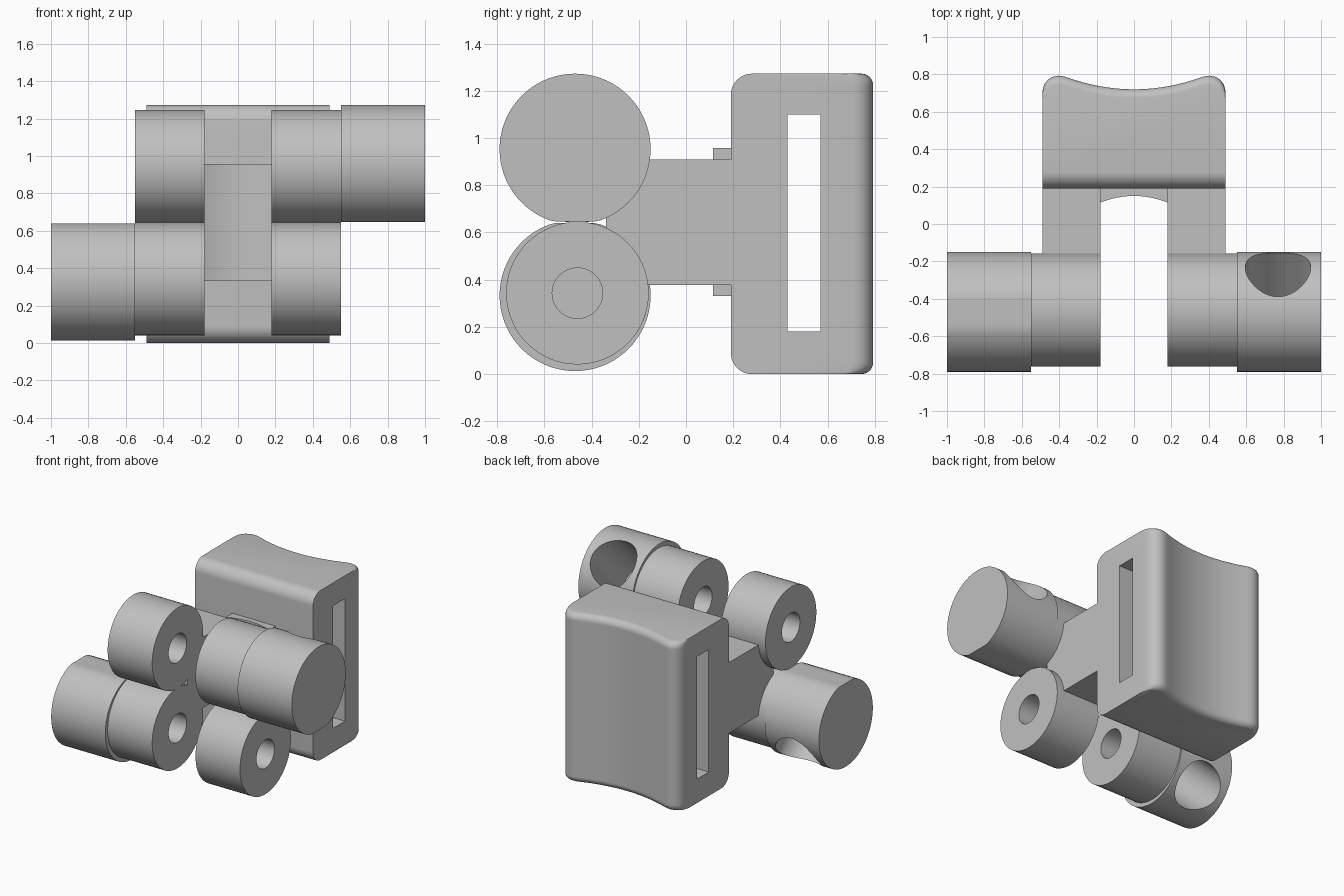
import bpy, bmesh
from math import sin, cos, pi, radians, sqrt
from mathutils import Vector

cube = bpy.data.objects.get("Cube")
if cube:
    bpy.data.objects.remove(cube, do_unlink=True)

grey = bpy.data.materials.new("plain_grey")
grey.use_nodes = True
colour = (0.53, 0.53, 0.53, 1)
grey.diffuse_color = colour
grey.node_tree.nodes["Principled BSDF"].inputs["Base Color"].default_value = colour


def loft(name, rings):
    """Skin a stack of equal rings and cap both ends."""
    bm = bmesh.new()
    loops = [[bm.verts.new(p) for p in ring] for ring in rings]
    n = len(loops[0])
    for a, b in zip(loops, loops[1:]):
        for i in range(n):
            bm.faces.new((a[i], a[(i + 1) % n], b[(i + 1) % n], b[i]))
    bm.faces.new(loops[0])
    bm.faces.new(loops[-1])
    bmesh.ops.recalc_face_normals(bm, faces=bm.faces)
    mesh = bpy.data.meshes.new(name)
    bm.to_mesh(mesh)
    bm.free()
    mesh.materials.append(grey)
    obj = bpy.data.objects.new(name, mesh)
    bpy.context.collection.objects.link(obj)
    return obj


def prism(name, yz, x0, x1):
    return loft(name, [[(x, y, z) for y, z in yz] for x in (x0, x1)])


def rect(y0, y1, z0, z1):
    return [(y0, z0), (y1, z0), (y1, z1), (y0, z1)]


def circle(y, z, r, n=72):
    return [(y + r * cos(2 * pi * i / n), z + r * sin(2 * pi * i / n)) for i in range(n)]


def activate(obj):
    bpy.ops.object.select_all(action='DESELECT')
    obj.select_set(True)
    bpy.context.view_layer.objects.active = obj


def cut(obj, cutter):
    cutter.hide_render = True
    mod = obj.modifiers.new("cut", 'BOOLEAN')
    mod.operation = 'DIFFERENCE'
    mod.solver = 'EXACT'
    mod.object = cutter
    activate(obj)
    bpy.ops.object.modifier_apply(modifier=mod.name)
    bpy.data.objects.remove(cutter, do_unlink=True)


def smooth(obj):
    activate(obj)
    bpy.ops.object.shade_smooth_by_angle(angle=radians(30))


# Rear block: plan outline with a concave back, rounded toward top and bottom
HEIGHT, FRONT_R, BACK_R = 1.273, 0.09, 0.05
corner = [(0.49, 0.70), (0.487, 0.725), (0.478, 0.75), (0.46, 0.772),
          (0.435, 0.787), (0.405, 0.793), (0.375, 0.789)]
hollow = [(0.35 - 0.7 * i / 20, 0.72 + 0.5 * (0.35 - 0.7 * i / 20) ** 2) for i in range(21)]
back = corner + hollow + [(-x, y) for x, y in reversed(corner)]


def inset(r, d):
    """Setback of a rounded edge at distance d from the end."""
    return r - sqrt(r * r - (r - d) ** 2) if d < r else 0


steps = sorted({FRONT_R * (1 - cos(pi / 2 * i / 10)) for i in range(11)}
               | {BACK_R * (1 - cos(pi / 2 * i / 6)) for i in range(1, 7)})
levels = [(d, d) for d in steps] + [(HEIGHT - d, d) for d in reversed(steps)]
rings = []
for z, d in levels:
    f, b = 0.19 + inset(FRONT_R, d), inset(BACK_R, d)
    rings.append([(-0.49, f, z), (0.49, f, z)] + [(x, y - b, z) for x, y in back])
block = loft("rear_block", rings)
cut(block, prism("slot_cutter", rect(0.43, 0.57, 0.18, 1.10), -1, 1))
smooth(block)

# Centre web with a concave front between the arms
arc = [(0.18 - 0.36 * i / 16, 0.15 - 1.1 * (0.18 - 0.36 * i / 16) ** 2) for i in range(17)]
plan = [(-0.18, 0.20), (0.18, 0.20)] + arc
web = loft("centre_web", [[(x, y, z) for x, y in plan] for z in (0.33, 0.957)])
smooth(web)

# Arms and bored knuckles on both sides
for side, label in ((1, "left"), (-1, "right")):
    prism(label + "_arm", rect(-0.34, 0.20, 0.378, 0.91), side * 0.18, side * 0.49)
    for z, row in ((0.343, "lower"), (0.943, "upper")):
        knuckle = prism(f"{label}_{row}_knuckle", circle(-0.46, z, 0.302), side * 0.18, side * 0.55)
        cut(knuckle, prism("bore_cutter", circle(-0.46, z, 0.107, 48), side * 0.1, side * 0.6))
        smooth(knuckle)

# End knobs: flattened where they face the other row, with a slanted blind hole
for side, z, up, name in ((1, 0.953, 1, "left_upper_knob"), (-1, 0.333, -1, "right_lower_knob")):
    outline = [(y, max(h, 0.647) if up > 0 else min(h, 0.64)) for y, h in circle(-0.47, z, 0.32)]
    knob = prism(name, outline, side * 0.55, side)
    aim = Vector((0, cos(radians(42)), up * sin(radians(42))))
    bpy.ops.mesh.primitive_cylinder_add(vertices=48, radius=0.175, depth=0.6,
                                        location=Vector((side * 0.77, -0.47, z)) + aim * 0.1)
    drill = bpy.context.object
    drill.rotation_euler = aim.to_track_quat('Z', 'Y').to_euler()
    drill.data.materials.append(grey)
    bpy.context.view_layer.update()
    cut(knob, drill)
    smooth(knob)
